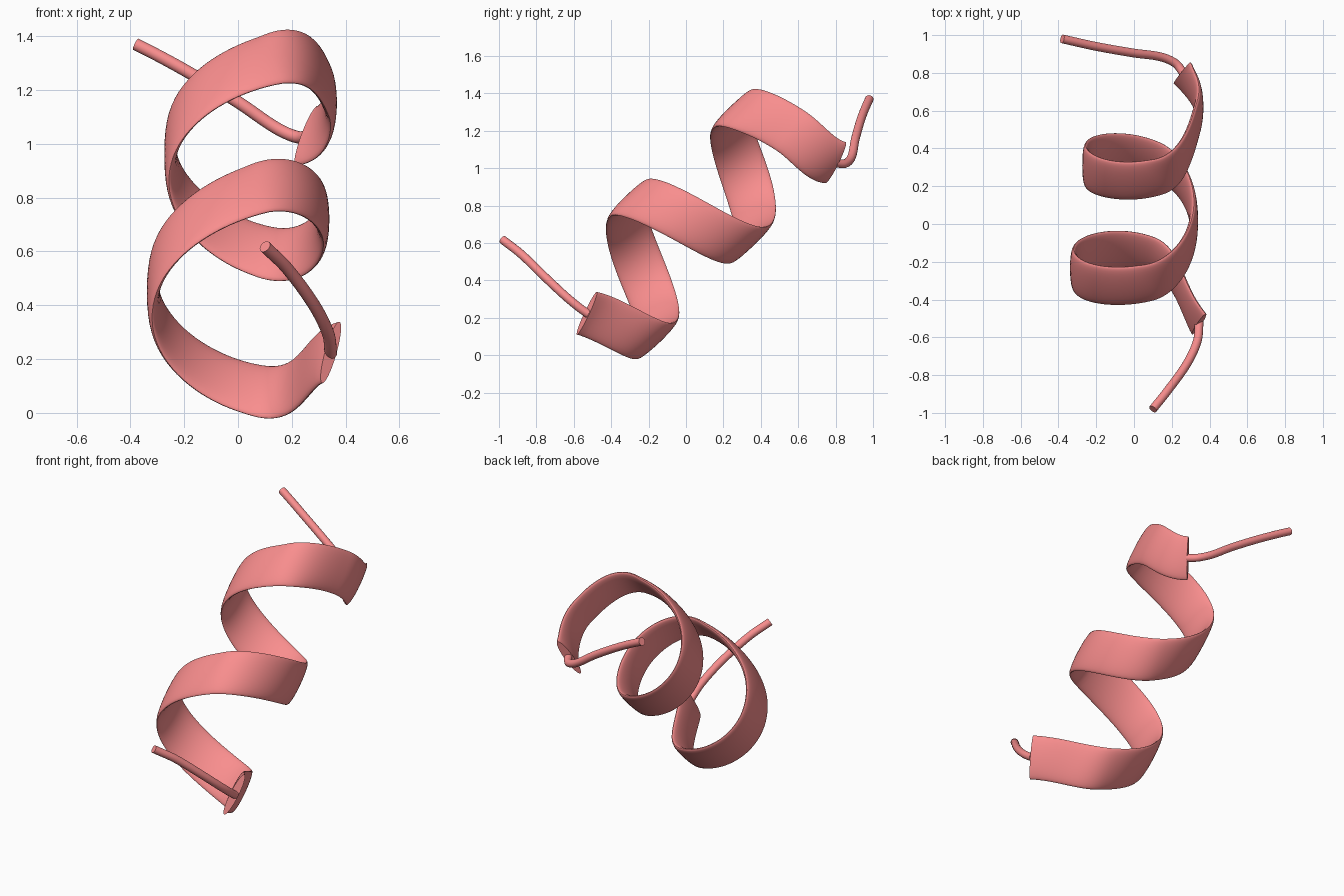
import bpy, bmesh, math
from mathutils import Vector
from mathutils.geometry import interpolate_bezier

if "Cube" in bpy.data.objects:
    bpy.data.objects.remove(bpy.data.objects["Cube"])

AXIS = Vector((0, 0.72, 0.69))

mat = bpy.data.materials.new("salmon")
mat.diffuse_color = (0.95, 0.27, 0.27, 1)
mat.use_nodes = True
mat.node_tree.nodes["Principled BSDF"].inputs["Base Color"].default_value = mat.diffuse_color


def smooth_path(knots, steps, bulge, axial=1.0):
    """Rounded path through the knots; first and last only set the end directions.
    axial scales the advance along the helix axis in the directions."""
    k = [Vector(p) for p in knots]
    tan = []
    for i in range(1, len(k) - 1):
        d = k[i + 1] - k[i - 1]
        tan.append((d - AXIS * AXIS.dot(d) * (1 - axial)).normalized())
    k = k[1:-1]
    path = [k[0]]
    for i in range(len(k) - 1):
        h = (k[i + 1] - k[i]).length * bulge / 3
        path += interpolate_bezier(k[i], k[i] + tan[i] * h,
                                   k[i + 1] - tan[i + 1] * h, k[i + 1], steps + 1)[1:]
    return path


def sweep(name, path, half_width, half_thick, sides):
    """Elliptical section swept along a path, wide side turned along the helix axis."""
    bm = bmesh.new()
    rings = []
    for i, p in enumerate(path):
        t = (path[min(i + 1, len(path) - 1)] - path[max(i - 1, 0)]).normalized()
        w = (AXIS - t * AXIS.dot(t)).normalized()
        n = t.cross(w)
        rings.append([bm.verts.new(p + w * half_width * math.cos(a) + n * half_thick * math.sin(a))
                      for a in (2 * math.pi * j / sides for j in range(sides))])
    for a, b in zip(rings, rings[1:]):
        for j in range(sides):
            m = (j + 1) % sides
            bm.faces.new((a[j], a[m], b[m], b[j]))
    bm.faces.new(rings[0])
    bm.faces.new(rings[-1])
    bmesh.ops.recalc_face_normals(bm, faces=bm.faces)
    me = bpy.data.meshes.new(name)
    bm.to_mesh(me)
    bm.free()
    me.materials.append(mat)
    ob = bpy.data.objects.new(name, me)
    bpy.context.collection.objects.link(ob)
    bpy.ops.object.select_all(action='DESELECT')
    ob.select_set(True)
    bpy.context.view_layer.objects.active = ob
    bpy.ops.object.shade_smooth_by_angle(angle=math.radians(50))


# Helical ribbon: one knot per quarter turn
ribbon = [(0.35, -0.65, 0.10),
          (0.345, -0.53, 0.225), (0.07, -0.16, 0.085), (-0.315, -0.235, 0.45),
          (0.07, -0.31, 0.83), (0.315, 0.0, 0.73), (0.10, 0.34, 0.60),
          (-0.25, 0.31, 0.97), (0.12, 0.25, 1.31), (0.335, 0.56, 1.20),
          (0.255, 0.80, 1.03), (0.075, 0.94, 1.236)]
sweep("helix_ribbon", smooth_path(ribbon, 20, 1.12, 2 / math.pi), 0.13, 0.024, 32)

# Thin tails at both ends
lower = [(0.35, -0.45, 0.19),
         (0.345, -0.52, 0.22), (0.335, -0.62, 0.295), (0.28, -0.74, 0.405),
         (0.18, -0.88, 0.54), (0.10, -0.98, 0.618), (0.02, -1.08, 0.70)]
upper = [(0.30, 0.74, 1.05),
         (0.26, 0.80, 1.03), (0.22, 0.85, 1.025), (0.14, 0.885, 1.06),
         (0.0, 0.905, 1.155), (-0.2, 0.94, 1.275), (-0.38, 0.98, 1.37), (-0.56, 1.02, 1.45)]
sweep("lower_tail", smooth_path(lower, 8, 1.0), 0.023, 0.023, 20)
sweep("upper_tail", smooth_path(upper, 8, 1.0), 0.023, 0.023, 20)
